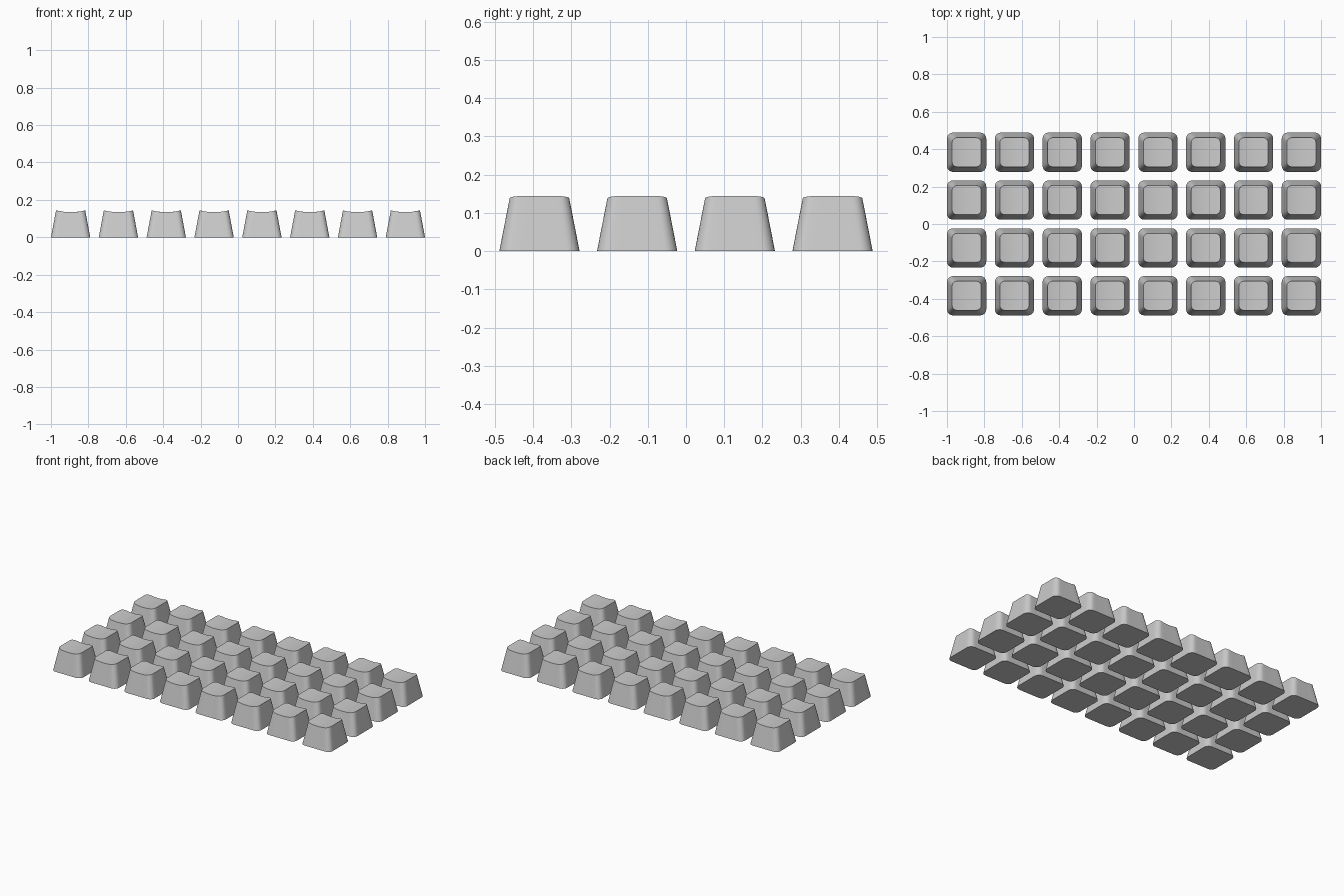
import bpy, bmesh, math

if "Cube" in bpy.data.objects:
    bpy.data.objects.remove(bpy.data.objects["Cube"])

COLS, ROWS, PITCH = 8, 4, 0.2557
BASE, TOP, HEIGHT, DIP = 0.105, 0.078, 0.144, 0.010


def rounded_square(half, radius, corner_steps=6, edge_steps=6):
    """Outline with the same point count for every size."""
    pts = []
    c = half - radius
    for k, (sx, sy) in enumerate([(1, 1), (-1, 1), (-1, -1), (1, -1)]):
        for i in range(corner_steps + 1):
            a = math.pi / 2 * (k + i / corner_steps)
            pts.append((sx * c + radius * math.cos(a), sy * c + radius * math.sin(a)))
        nx, ny = [(-1, 1), (-1, -1), (1, -1), (1, 1)][k]
        x0, y0 = pts[-1]
        a = math.pi / 2 * (k + 1)
        x1, y1 = nx * c + radius * math.cos(a), ny * c + radius * math.sin(a)
        for i in range(1, edge_steps):
            t = i / edge_steps
            pts.append((x0 + (x1 - x0) * t, y0 + (y1 - y0) * t))
    return pts


def scoop(x):
    """Cylindrical dish running front to back."""
    return HEIGHT - DIP * (1 - (x / TOP) ** 2)


def keycap_mesh():
    bm = bmesh.new()
    base = rounded_square(BASE, 0.032)
    top = rounded_square(TOP, 0.027)
    rings = [[bm.verts.new((x, y, 0)) for x, y in base]]
    for s in (1, 0.8, 0.6, 0.4, 0.2):
        rings.append([bm.verts.new((x * s, y * s, scoop(x * s))) for x, y in top])
    n = len(base)
    for lo, hi in zip(rings, rings[1:]):
        for i in range(n):
            j = (i + 1) % n
            bm.faces.new((lo[i], lo[j], hi[j], hi[i]))
    centre = bm.verts.new((0, 0, scoop(0)))
    for i in range(n):
        bm.faces.new((rings[-1][i], rings[-1][(i + 1) % n], centre))
    bm.faces.new(rings[0][::-1])
    bmesh.ops.recalc_face_normals(bm, faces=bm.faces)
    mesh = bpy.data.meshes.new("keycap")
    bm.to_mesh(mesh)
    bm.free()
    return mesh


# Grid of identical keycaps sharing one mesh
mesh = keycap_mesh()
for r in range(ROWS):
    for c in range(COLS):
        key = bpy.data.objects.new(f"keycap_row{r + 1}_col{c + 1}", mesh)
        key.location = ((c - (COLS - 1) / 2) * PITCH, (r - (ROWS - 1) / 2) * PITCH, 0)
        bpy.context.collection.objects.link(key)

# Smooth sides and dish, crisp rim and base edge
bpy.context.view_layer.objects.active = key
key.select_set(True)
bpy.ops.object.shade_smooth_by_angle(angle=math.radians(35))
